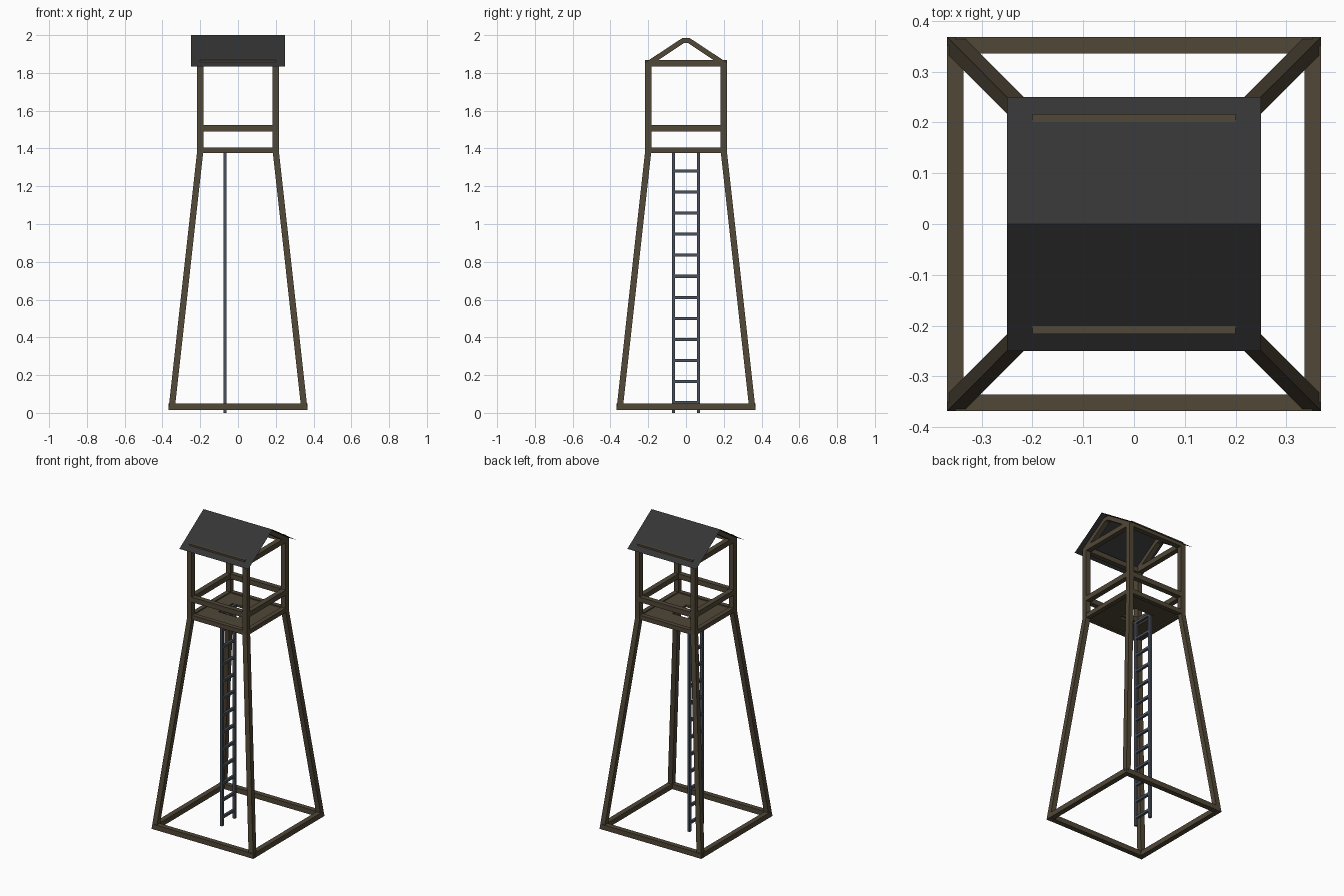
import bpy, bmesh
from mathutils import Vector

if "Cube" in bpy.data.objects:
    bpy.data.objects.remove(bpy.data.objects["Cube"])

H = 0.0165  # half thickness of the timber


def material(name, rgb):
    m = bpy.data.materials.new(name)
    m.diffuse_color = (*rgb, 1)
    m.use_nodes = True
    m.node_tree.nodes["Principled BSDF"].inputs["Base Color"].default_value = m.diffuse_color
    return m


WOOD = material("dark_wood", (0.08, 0.063, 0.038))
METAL = material("blue_grey_metal", (0.065, 0.08, 0.105))
ROOF = material("roof_felt", (0.035, 0.035, 0.035))


def finish(name, bm, mat):
    bmesh.ops.recalc_face_normals(bm, faces=bm.faces)
    me = bpy.data.meshes.new(name)
    bm.to_mesh(me)
    bm.free()
    me.materials.append(mat)
    ob = bpy.data.objects.new(name, me)
    bpy.context.collection.objects.link(ob)
    return ob


def loft(name, rings, mat):
    """Skin a row of four-point rings into a closed beam."""
    bm = bmesh.new()
    vs = [[bm.verts.new(p) for p in r] for r in rings]
    for a, b in zip(vs, vs[1:]):
        for i in range(4):
            j = (i + 1) % 4
            bm.faces.new((a[i], a[j], b[j], b[i]))
    bm.faces.new(vs[0])
    bm.faces.new(vs[-1])
    return finish(name, bm, mat)


def box(name, lo, hi, mat):
    rings = [[(lo[0], lo[1], z), (hi[0], lo[1], z), (hi[0], hi[1], z), (lo[0], hi[1], z)]
             for z in (lo[2], hi[2])]
    return loft(name, rings, mat)


def square_frame(name, r, z, h=H):
    """Four beams around the tower, running between the corner posts."""
    for s, side in ((-1, "neg"), (1, "pos")):
        box(f"{name}_x_{side}", (-r, s * r - h, z - h), (r, s * r + h, z + h), WOOD)
        box(f"{name}_y_{side}", (s * r - h, -r, z - h), (s * r + h, r, z + h), WOOD)


# Splayed legs that turn into upright cabin posts
for sx in (-1, 1):
    for sy in (-1, 1):
        rings = [[(sx * r + dx * H, sy * r + dy * H, z)
                  for dx, dy in ((-1, -1), (1, -1), (1, 1), (-1, 1))]
                 for r, z in ((0.352, 0.015), (0.2, 1.385), (0.2, 1.855))]
        loft("leg_post", rings, WOOD)

# Horizontal frames: base, floor, railing, eaves
square_frame("base_beam", 0.352, 0.032)
square_frame("floor_beam", 0.2, 1.39, 0.0145)
square_frame("railing", 0.2, 1.507)
square_frame("eaves_beam", 0.2, 1.851)

# Floor boards around a ladder hatch
z0, z1 = 1.383, 1.398
box("floor_left", (-0.2, -0.2, z0), (-0.09, 0.2, z1), WOOD)
box("floor_right", (0.05, -0.2, z0), (0.2, 0.2, z1), WOOD)
box("floor_front", (-0.09, -0.2, z0), (0.05, -0.073, z1), WOOD)
box("floor_back", (-0.09, 0.073, z0), (0.05, 0.2, z1), WOOD)

# Gable rafters with a flattened peak
outer = [(-0.216, 1.855), (-0.02, 1.984), (0.02, 1.984), (0.216, 1.855)]
inner = [(-0.165, 1.855), (-0.012, 1.957), (0.012, 1.957), (0.165, 1.855)]
for sx in (-1, 1):
    rings = [[(sx * 0.2 - H, *o), (sx * 0.2 + H, *o), (sx * 0.2 + H, *i), (sx * 0.2 - H, *i)]
             for o, i in zip(outer, inner)]
    loft("gable_rafter", rings, WOOD)

# Thin folded roof sheet
bm = bmesh.new()
rows = [[bm.verts.new((x, y, z)) for x in (-0.25, 0.25)]
        for y, z in ((-0.25, 1.835), (0, 2.0), (0.25, 1.835))]
for a, b in zip(rows, rows[1:]):
    bm.faces.new((a[0], a[1], b[1], b[0]))
finish("roof_sheet", bm, ROOF)

# Ladder
t = 0.008
for s in (-1, 1):
    box("ladder_rail", (-0.07 - t, s * 0.065 - t, 0), (-0.07 + t, s * 0.065 + t, 1.4), METAL)
for i in range(13):
    z = 0.055 + i * 0.1114
    box("ladder_rung", (-0.07 - t, -0.06, z - t), (-0.07 + t, 0.06, z + t), METAL)
